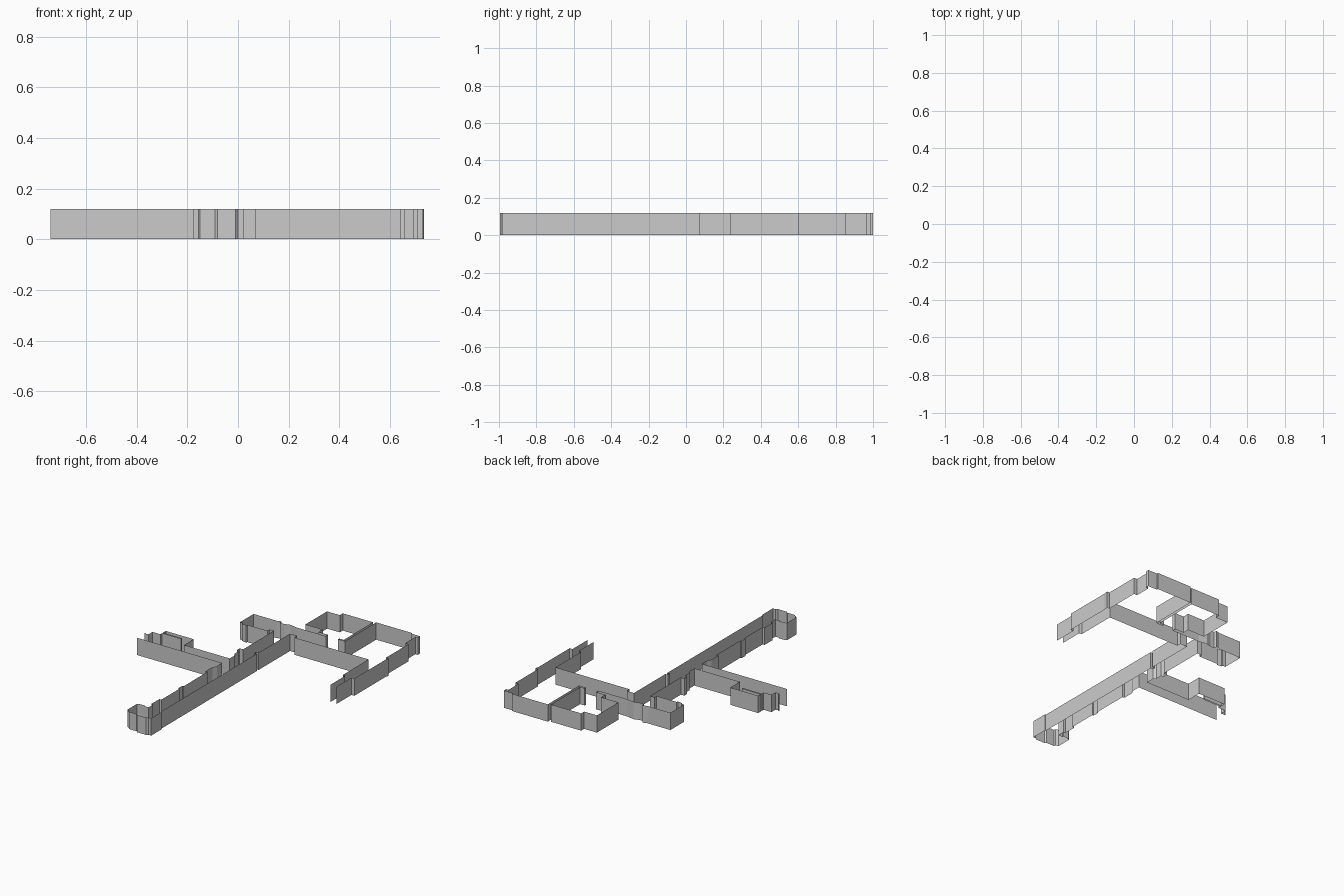
import bpy
import bmesh

cube = bpy.data.objects.get("Cube")
if cube:
    bpy.data.objects.remove(cube, do_unlink=True)

WALL_HEIGHT = 0.12

grey = bpy.data.materials.new("wall grey")
grey.use_nodes = True
grey.diffuse_color = (0.6, 0.6, 0.6, 1)
grey.node_tree.nodes["Principled BSDF"].inputs["Base Color"].default_value = grey.diffuse_color


def wall(name, start, steps):
    """Raise a thin wall along a plan path: each step changes x, y or both (None keeps the value)."""
    bm = bmesh.new()
    x, y = start
    points = [bm.verts.new((x, y, 0))]
    for step_x, step_y in steps:
        x = x if step_x is None else step_x
        y = y if step_y is None else step_y
        points.append(bm.verts.new((x, y, 0)))
    edges = [bm.edges.new(pair) for pair in zip(points, points[1:])]
    raised = bmesh.ops.extrude_edge_only(bm, edges=edges)["geom"]
    top = [item for item in raised if isinstance(item, bmesh.types.BMVert)]
    bmesh.ops.translate(bm, verts=top, vec=(0, 0, WALL_HEIGHT))
    bmesh.ops.recalc_face_normals(bm, faces=bm.faces)
    mesh = bpy.data.meshes.new(name)
    bm.to_mesh(mesh)
    bm.free()
    mesh.materials.append(grey)
    obj = bpy.data.objects.new(name, mesh)
    bpy.context.collection.objects.link(obj)
    return obj


def across(x):
    return (x, None)


def along(y):
    return (None, y)


# Inner side of the right wing, then the long straight corridor side
wall("right_wing_inner_wall", (0.66, 0.075), [
    along(0.235), (0.64, 0.24), along(0.52), across(0.07), along(0.55), across(0.015)])
wall("corridor_left_wall", (0.015, 0.55), [
    along(0.205), across(-0.005), along(0.185), across(0.015),
    along(-0.87), across(0.022)])

# Small bay closing the front end of the corridor
wall("front_bay_wall", (0.022, -0.87), [
    along(-0.985), across(0), (-0.01, -0.995), across(-0.08), (-0.09, -0.985),
    across(-0.15), (-0.155, -0.975), (-0.175, -0.965), along(-0.86),
    (-0.16, -0.853), across(-0.12), along(-0.86), across(-0.085)])

# Corridor side with shallow piers, turning into the side passage
wall("corridor_right_wall", (-0.085, -0.86), [
    along(-0.81), across(-0.1), along(-0.72), across(-0.085), along(-0.52),
    across(-0.095), along(-0.475), across(-0.085), along(-0.215), across(-0.1),
    along(-0.14), (-0.085, -0.11), along(-0.052), across(-0.74)])

# Stepped side of the passage with a narrow partition
wall("passage_back_wall", (-0.74, 0.04), [
    along(0.03), across(-0.71), along(0.075), across(-0.65), along(0.095),
    across(-0.505), along(0.105), across(-0.65), along(0.135), across(-0.435),
    along(0.03), across(-0.085)])

# Upper corridor side and the room beside it
wall("upper_corridor_wall", (-0.085, 0.03), [
    along(0.09), (-0.1, 0.105), along(0.15), (-0.12, 0.16), along(0.19),
    across(-0.093), along(0.528), across(-0.128), along(0.505)])
wall("side_room_wall", (-0.128, 0.505), [
    across(-0.28), (-0.285, 0.495), (-0.32, 0.5), along(0.51), across(-0.342),
    along(0.66), across(-0.165), (-0.135, 0.67), (-0.13, 0.648), across(-0.1),
    (-0.06, 0.66), (0, 0.65), across(0.22)])

# Back room and its deep partition
wall("back_room_wall", (0.22, 0.65), [
    along(0.675), across(0.148), along(0.72), across(0.015), along(0.957),
    across(0.113), along(0.99), across(0.345), along(0.67), across(0.31),
    along(0.657), across(0.363), along(1)])

# Outer side of the right wing
wall("right_wing_outer_wall", (0.363, 1), [
    across(0.637), along(0.99), across(0.708), along(0.965), across(0.69),
    along(0.853), across(0.715), along(0.605), across(0.735), (0.73, 0.57),
    along(0.235), across(0.708), along(0.07)])
